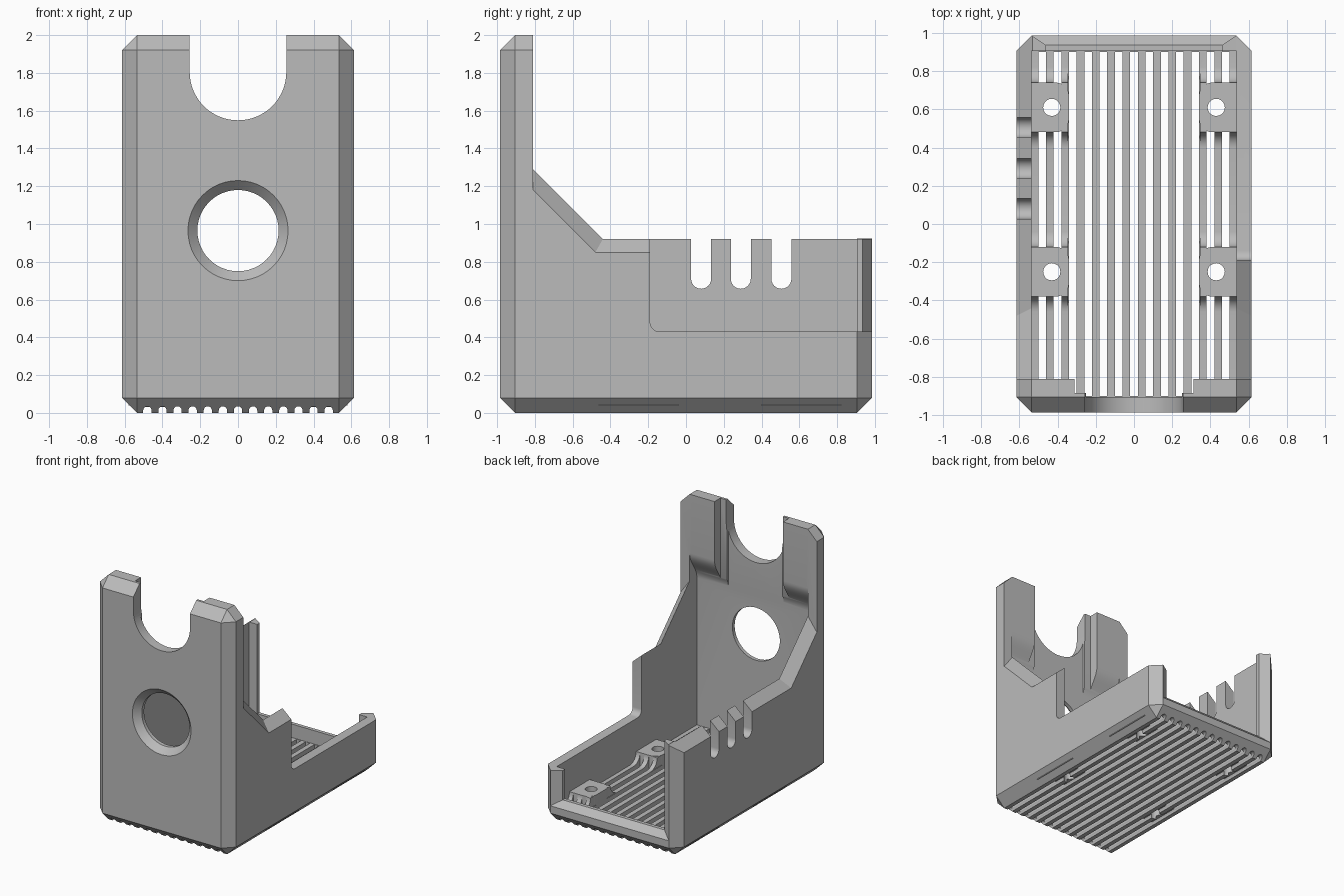
import bpy, bmesh
from math import sin, cos, pi, radians

cube = bpy.data.objects.get("Cube")
if cube:
    bpy.data.objects.remove(cube, do_unlink=True)

grey = bpy.data.materials.new("plain grey")
grey.use_nodes = True
grey.diffuse_color = (0.5, 0.5, 0.5, 1)
grey.node_tree.nodes["Principled BSDF"].inputs["Base Color"].default_value = (0.5, 0.5, 0.5, 1)


def add_loft(bm, loops):
    """Closed solid through matching loops of points."""
    rings = [[bm.verts.new(p) for p in loop] for loop in loops]
    n = len(rings[0])
    for a, b in zip(rings, rings[1:]):
        for i in range(n):
            j = (i + 1) % n
            bm.faces.new((a[i], a[j], b[j], b[i]))
    bm.faces.new(rings[0][::-1])
    bm.faces.new(rings[-1])


def place(axis, u, v, w):
    return {"x": (w, u, v), "y": (u, w, v), "z": (u, v, w)}[axis]


def add_prism(bm, axis, pts, a, b):
    add_loft(bm, [[place(axis, u, v, w) for u, v in pts] for w in (a, b)])


def add_box(bm, x, y, z):
    add_prism(bm, "z", [(x[0], y[0]), (x[1], y[0]), (x[1], y[1]), (x[0], y[1])], *z)


def arc(cu, cv, r, start, end, n=12):
    angles = [radians(start + (end - start) * i / n) for i in range(n + 1)]
    return [(cu + r * cos(a), cv + r * sin(a)) for a in angles]


def finish(bm, name):
    bmesh.ops.recalc_face_normals(bm, faces=bm.faces)
    mesh = bpy.data.meshes.new(name)
    bm.to_mesh(mesh)
    bm.free()
    mesh.materials.append(grey)
    obj = bpy.data.objects.new(name, mesh)
    bpy.context.collection.objects.link(obj)
    return obj


# Outer block with chamfered edges
bm = bmesh.new()
add_box(bm, (-0.615, 0.615), (-0.985, 0.985), (0, 2))
bmesh.ops.recalc_face_normals(bm, faces=bm.faces)
bmesh.ops.bevel(bm, geom=bm.edges[:], offset=0.08, segments=1, affect='EDGES')
case = finish(bm, "case")


def combine(bm, name, operation='DIFFERENCE'):
    tool = finish(bm, name)
    tool.hide_render = True
    mod = case.modifiers.new(name, 'BOOLEAN')
    mod.operation = operation
    mod.solver = 'EXACT'
    mod.object = tool
    bpy.context.view_layer.objects.active = case
    bpy.ops.object.modifier_apply(modifier=name)
    bpy.data.objects.remove(tool, do_unlink=True)


# Cavity, with the front wall thickening in a smooth curve near the top
swell = []
for i in range(13):
    t = i / 12
    swell.append((-0.81 - 0.095 * (1 - cos(pi * t)) / 2, 1.52 - 0.24 * t))
bm = bmesh.new()
add_prism(bm, "x", [(-0.905, 0.08), (0.905, 0.08), (0.905, 2.5), (-0.81, 2.5)] + swell,
          -0.535, 0.535)
combine(bm, "cavity")

# Side walls: sloping tops that fall outward
for side in (-1, 1):
    loops = []
    for t in (-0.2, 1.4):
        x = side * (0.535 + 0.08 * t)
        bend, low = -0.44 - 0.04 * t, 0.92 - 0.07 * t
        loops.append([(x, -0.81, 1.29 - 0.11 * t), (x, bend, low), (x, 1.2, low),
                      (x, 1.2, 2.5), (x, -0.81, 2.5)])
    bm = bmesh.new()
    add_loft(bm, loops)
    combine(bm, "wall_top_cut")
bm = bmesh.new()
add_box(bm, (-0.53, 0.53), (0.8, 1.2), (0.92, 2.5))
combine(bm, "back_top_cut")

# Large lowered section of one side wall
bm = bmesh.new()
add_prism(bm, "x", arc(-0.14, 0.48, 0.05, 180, 270, 6) + [(1.2, 0.43), (1.2, 2.4), (-0.19, 2.4)],
          0.4, 0.9)
combine(bm, "side_opening")

# Back opening with flared edges
bm = bmesh.new()
add_loft(bm, [[(-w, y, s), (w, y, s), (w, y, 2.3), (-w, y, 2.3)]
              for y, w, s in ((0.8, 0.46, 0.19), (0.935, 0.46, 0.19), (1.035, 0.61, 0.09))])
combine(bm, "back_opening")

# Cable slots in the other side wall
bm = bmesh.new()
for y in (0.08, 0.29, 0.505):
    add_prism(bm, "x", arc(y, 0.71, 0.053, 180, 360) + [(y + 0.053, 1.5), (y - 0.053, 1.5)],
              -0.9, -0.45)
combine(bm, "cable_slots")

# Recess behind the notch, then the round-bottomed notch itself
for half, y, z in ((0.31, -0.885, 1.2), (0.25, -0.904, 1.25)):
    bm = bmesh.new()
    add_box(bm, (-half, half), (y, -0.6), (z, 2.3))
    combine(bm, "notch_recess")
bm = bmesh.new()
add_prism(bm, "y", arc(0, 1.805, 0.256, 180, 360, 32) + [(0.256, 2.3), (-0.256, 2.3)], -1.2, -0.6)
combine(bm, "notch")

# Countersunk round hole in the front wall
bm = bmesh.new()
add_loft(bm, [[(x, y, z) for x, z in arc(0, 0.965, r, 0, 360, 48)[:-1]]
              for y, r in ((-1.035, 0.315), (-0.935, 0.215), (-0.7, 0.215))])
combine(bm, "front_hole")

# Flares sweeping from the floor up to the mounting pads
PAD_TOP = 0.16
pads = [(side, y) for side in (-1, 1) for y in (-0.25, 0.61)]
for side, yc in pads:
    right = arc(yc + 0.21, PAD_TOP, 0.08, 270, 180, 8)
    left = [(2 * yc - y, z) for y, z in reversed(right)]
    base = [(left[-1][0], 0.04), (right[0][0], 0.04)]
    bm = bmesh.new()
    add_prism(bm, "x", right + left + base, side * 0.345, side * 0.58)
    combine(bm, "pad_flare", 'UNION')

# Vent slots through the floor and grooves under it
bm = bmesh.new()
for i in range(-6, 7):
    add_box(bm, (i * 0.08 - 0.02, i * 0.08 + 0.02), (-0.9, 0.9), (-0.1, 0.3))
combine(bm, "vent_slots")
bm = bmesh.new()
for i in range(-6, 7):
    x = i * 0.08
    add_prism(bm, "y", arc(x, 0.013, 0.022, 0, 180, 8) + [(x - 0.022, -0.1), (x + 0.022, -0.1)],
              -1.2, 1.2)
combine(bm, "vent_grooves")

# Mounting pads with screw holes
for side, yc in pads:
    outline = ([(0.56, yc - 0.13)] + [(0.56, yc + 0.13)] + arc(0.41, yc + 0.06, 0.07, 90, 180, 6)
               + arc(0.41, yc - 0.06, 0.07, 180, 270, 6))
    bm = bmesh.new()
    add_prism(bm, "z", [(side * x, y) for x, y in outline], 0.03, PAD_TOP + 0.002)
    combine(bm, "mounting_pad", 'UNION')
bm = bmesh.new()
for side, yc in pads:
    add_prism(bm, "z", arc(side * 0.43, yc, 0.045, 0, 360, 20)[:-1], -0.2, 0.4)
combine(bm, "screw_holes")

# Smooth the curved faces only
bpy.ops.object.select_all(action='DESELECT')
case.select_set(True)
bpy.context.view_layer.objects.active = case
bpy.ops.object.shade_smooth_by_angle(angle=radians(28))
